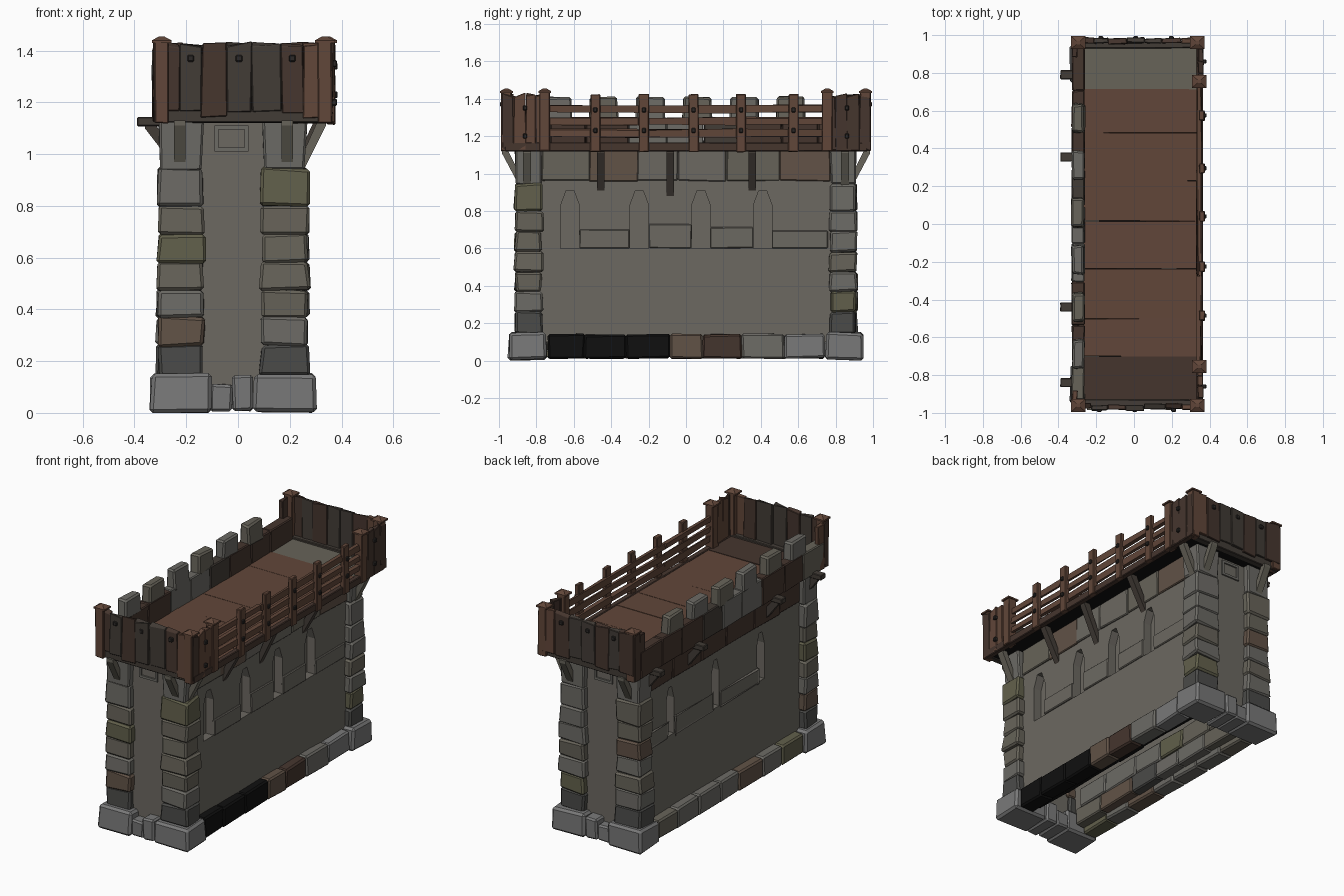
import bpy, bmesh, math, random
from mathutils import Vector

if "Cube" in bpy.data.objects:
    bpy.data.objects.remove(bpy.data.objects["Cube"])

random.seed(7)
CX = -0.02                      # centre line of the masonry


def mat(name, r, g, b):
    m = bpy.data.materials.new(name)
    m.diffuse_color = (r, g, b, 1)
    m.use_nodes = True
    m.node_tree.nodes["Principled BSDF"].inputs["Base Color"].default_value = m.diffuse_color
    return m


STONE = [mat("stone", .15, .145, .13), mat("stone_warm", .135, .125, .10),
         mat("stone_olive", .12, .115, .07), mat("stone_brown", .12, .085, .062),
         mat("stone_dark", .07, .07, .066)]
WALL = mat("plaster", .15, .14, .12)
BASE = mat("base_grey", .19, .19, .19)
BLACK = mat("soot", .005, .005, .005)
WOOD = [mat("wood", .12, .062, .041), mat("wood_dark", .06, .036, .027),
        mat("wood_grey", .055, .045, .037)]
IRON = mat("iron", .025, .022, .02)


def stone():
    return random.choices(STONE, [6, 5, 1, 1, 1])[0]


def finish(bm, name, m):
    bmesh.ops.recalc_face_normals(bm, faces=bm.faces)
    me = bpy.data.meshes.new(name)
    bm.to_mesh(me)
    bm.free()
    ob = bpy.data.objects.new(name, me)
    bpy.context.collection.objects.link(ob)
    if m:
        me.materials.append(m)
    return ob


def block(name, x, y, z, m, jit=0.0, bev=0.0, top=1.0, topjit=0.0):
    """Box from ranges, with optional worn corners, chamfer and taper."""
    bm = bmesh.new()
    bmesh.ops.create_cube(bm, size=1)
    c = Vector((sum(x) / 2, sum(y) / 2, sum(z) / 2))
    s = Vector((x[1] - x[0], y[1] - y[0], z[1] - z[0]))
    for v in bm.verts:
        up = v.co.z > 0
        k = top if up else 1
        v.co = c + Vector((v.co.x * s.x * k, v.co.y * s.y * k, v.co.z * s.z))
        v.co += Vector([random.uniform(-jit, jit) for _ in range(3)])
        if up:
            v.co.z += random.uniform(-topjit, topjit)
    if bev:
        bmesh.ops.bevel(bm, geom=bm.edges[:], offset=bev, segments=1, affect='EDGES')
    return finish(bm, name, m)


def prism(name, pts, vec, m):
    """Extrude a 3D polygon along a vector."""
    bm = bmesh.new()
    f = bm.faces.new([bm.verts.new(p) for p in pts])
    r = bmesh.ops.extrude_face_region(bm, geom=[f])
    bmesh.ops.translate(bm, vec=vec, verts=[v for v in r['geom'] if isinstance(v, bmesh.types.BMVert)])
    return finish(bm, name, m)


def split(a, b, n, var):
    """Uneven division of a span into n pieces."""
    e = [a + (b - a) * i / n for i in range(n + 1)]
    e = [e[0]] + [t + random.uniform(-var, var) for t in e[1:-1]] + [e[-1]]
    return list(zip(e[:-1], e[1:]))


def span(a, b):
    return (min(a, b), max(a, b))


# side walls with pointed window recesses
for sx, wins, w in ((1, (-.62, -.25, .08, .41), .05), (-1, (-.38, .08, .54), .038)):
    out = CX + sx * .245
    wall = block("side_wall", span(out, out - sx * .08), (-.86, .86), (.1, 1.14), WALL)
    for y in wins:
        prof = [(y - w, .6), (y + w, .6), (y + w, .83), (y + w * .4, .91), (y - w * .4, .91), (y - w, .83)]
        cut = prism("window_cutter", [(out - sx * .055, a, b) for a, b in prof], (sx * .1, 0, 0), None)
        cut.hide_render = True
        cut.hide_set(True)
        mod = wall.modifiers.new("window", 'BOOLEAN')
        mod.object = cut
        mod.solver = 'EXACT'
    # shallow facing stones between windows and along the top
    e = [-.77] + [v for y in wins for v in (y - w, y + w)] + [.76]
    for a, b in list(zip(e[::2], e[1::2]))[1:]:
        block("facing_stone", span(out - .01, out + sx * .01), (a, b),
              (.6, random.uniform(.69, .75)), WALL, .002, .005)
    for i, (a, b) in enumerate(split(-.77, .77, 6, .05)):
        m = (STONE[1], STONE[3], WALL, WALL, STONE[1], STONE[3])[i] if sx > 0 else WOOD[1]
        block("upper_course", span(out - sx * .03, out + sx * .01), (a, b), (.96, 1.135), m, .004, .005)

# end walls with a framed panel under the deck
for sy in (-1, 1):
    block("end_wall", (-.26, .22), span(sy * .87, sy * .79), (.03, 1.14), WALL)
    yp = sy * .88
    for x, z in (((-.09, -.075), (1.01, 1.11)), ((.025, .04), (1.01, 1.11)),
                 ((-.09, .04), (1.01, 1.025)), ((-.09, .04), (1.095, 1.11))):
        block("panel_frame", x, span(yp, yp - sy * .02), z, STONE[0])

# corner pillars of rough stone courses with flared heads
for sx in (-1, 1):
    for sy in (-1, 1):
        zs = [.14, .26, .37, .475, .58, .69, .8, .945]
        px, py = CX + sx * .2, sy * .841
        for i, (a, b) in enumerate(zip(zs[:-1], zs[1:])):
            g = random.uniform(-.006, .006)
            block("pillar_stone", (px - .09 - g, px + .09 + g), (py - .072 - g, py + .072 + g),
                  (a - .002, b + .002), STONE[4] if i == 0 else stone(), .007, .011, .975)
        block("pillar_head", (px - .08, px + .08), (py - .066, py + .066), (.94, 1.14), STONE[0], .005, .008, 1.08)
        bx = span(CX + sx * .32, CX + sx * .08)
        block("corner_base", bx, span(sy * .95, sy * .745), (.004, .15), BASE, .006, .014, .97)
    # footing stones along the sides, in two rows inside the left wall
    for i, (a, b) in enumerate(split(-.74, .74, 7, .02)):
        m = (BLACK, BLACK, BLACK, STONE[3], WOOD[1], STONE[0], BASE)[i] if sx > 0 else stone()
        block("footing_stone", span(CX + sx * .30, CX + sx * .2), (a, b), (.012, .14), m, .005, .01)
    for a, b in split(-.74, .74, 6, .03):
        block("inner_footing", span(CX + sx * .21, CX + sx * .14), (a, b), (.05, .16), stone() if sx < 0 else BLACK, .005, .008)
        if sx < 0:
            block("inner_footing", (-.2, -.15), (a + .05, b + .05), (.15, .28), stone(), .005, .008)

# small stones filling the gap between the corner bases
for sy in (-1, 1):
    block("middle_base", (-.022, .06), span(sy * .945, sy * .745), (.008, .145), BASE, .004, .01)
    block("middle_base", (-.11, -.02), span(sy * .935, sy * .745), (.008, .11), BASE, .004, .01)

# plank deck, its dark underside and edge beams
for i, (a, b) in enumerate(split(-.96, .96, 8, .02)):
    block("deck_board", (-.3, .355), (a, b - .002), (1.135, 1.16), STONE[1] if i == 7 else WOOD[0 if i else 1], .002)
block("deck_underside", (-.3, .34), (-.95, .95), (1.125, 1.138), BLACK)
block("deck_edge_beam", (.33, .365), (-.97, .97), (1.12, 1.165), WOOD[1], .002, .004)
for sy in (-1, 1):
    block("deck_end_beam", (-.32, .35), span(sy * .972, sy * .93), (1.12, 1.175), WOOD[2], .003, .004)

# parapet and merlons on the left
for a, b in split(-.93, .93, 9, .03):
    block("parapet_stone", (-.33, -.262), (a, b), (1.125, 1.3), random.choice(STONE[:2] + WOOD[1:]), .003, .006)
for i in range(6):
    y = -.69 + i * .25
    block("merlon", (-.33, -.262), (y - .078, y + .078), (1.28, 1.41), STONE[i % 2], .006, .01, .95)


def nail(x, y, z):
    block("nail", (x - .013, x + .013), (y - .011, y + .011), (z - .013, z + .013), IRON, 0, .004)


# plank screens on both ends with side wings
for sy in (-1, 1):
    for i, (a, b) in enumerate(split(-.32, .35, 7, .015)):
        o = random.uniform(0, .01)
        block("end_plank", (a, b), span(sy * (.987 - o), sy * (.96 - o)), (random.uniform(1.14, 1.17), 1.425),
              WOOD[(1, 2, 1, 2, 2, 1, 0)[i]], .004, .003, 1, .012)
        if i % 2:
            nail((a + b) / 2, sy * .983, 1.37)
    for x, wing in ((.35, .25), (-.315, .1)):
        for a, b in split(.985 - wing, .985, 4 if wing > .2 else 2, .008):
            block("wing_plank", (x - .013, x + .016), span(sy * a, sy * b), (1.125, 1.42),
                  random.choice(WOOD[:2]), .004, .003, 1, .014)
    nail(.37, sy * .86, 1.35)
    nail(.37, sy * .86, 1.2)
    # capped posts
    for x, y in ((-.295, .96), (.335, .96), (.345, .755)):
        block("corner_post", (x - .028, x + .028), span(sy * (y - .028), sy * (y + .028)), (1.12, 1.435), WOOD[0], .002, .004)
        block("post_cap", (x - .038, x + .038), span(sy * (y - .034), sy * (y + .034)), (1.43, 1.44), WOOD[0])
        block("post_cap_top", (x - .038, x + .038), span(sy * (y - .034), sy * (y + .034)), (1.44, 1.455), WOOD[0], 0, 0, .25)

# open railing on the right
for y in (-.485, -.225, .04, .295, .575):
    block("rail_post", (.345, .375), (y - .027, y + .027), (1.115, 1.425), WOOD[0], .003, .004)
    nail(.372, y, 1.34)
    nail(.372, y, 1.23)
for z in (1.345, 1.28, 1.215):
    for a, b in split(-.75, .75, 3, .03):
        block("railing_bar", (.335, .355), (a, b), (z - .019, z + .019), WOOD[0], .006)


def strut(x0, y0, z0, x1, y1, z1, w, side, m):
    """Slanted brace between a low and a high point."""
    p = [(x0, y0, z0), (x0, y0, z0 + .07), (x1 - (x1 - x0) * .35, y1 - (y1 - y0) * .35, z1), (x1, y1, z1), (x1, y1, z1 - .02)]
    s = Vector(side)
    prism("deck_brace", [Vector(q) - s * w / 2 for q in p], s * w, m)


# braces under the deck overhangs
for y, z in ((-.455, .9), (-.085, .87), (.355, .9)):
    strut(.22, y, z, .335, y, 1.13, .04, (0, 1, 0), WOOD[2])
for sy in (-1, 1):
    strut(.25, sy * .85, .93, .34, sy * .85, 1.13, .045, (0, 1, 0), STONE[1])
    for x in (-.225, .19):
        strut(x, sy * .9, .95, x, sy * .985, 1.13, .045, (1, 0, 0), STONE[1])

# joists projecting on the left
for y in (-.84, -.44, .355, .79):
    block("joist_end", (-.39, -.2), (y - .024, y + .024), (1.108, 1.142), WOOD[2], .001, .004)
    strut(-.26, y, .97, -.36, y, 1.12, .035, (0, 1, 0), WOOD[2])
